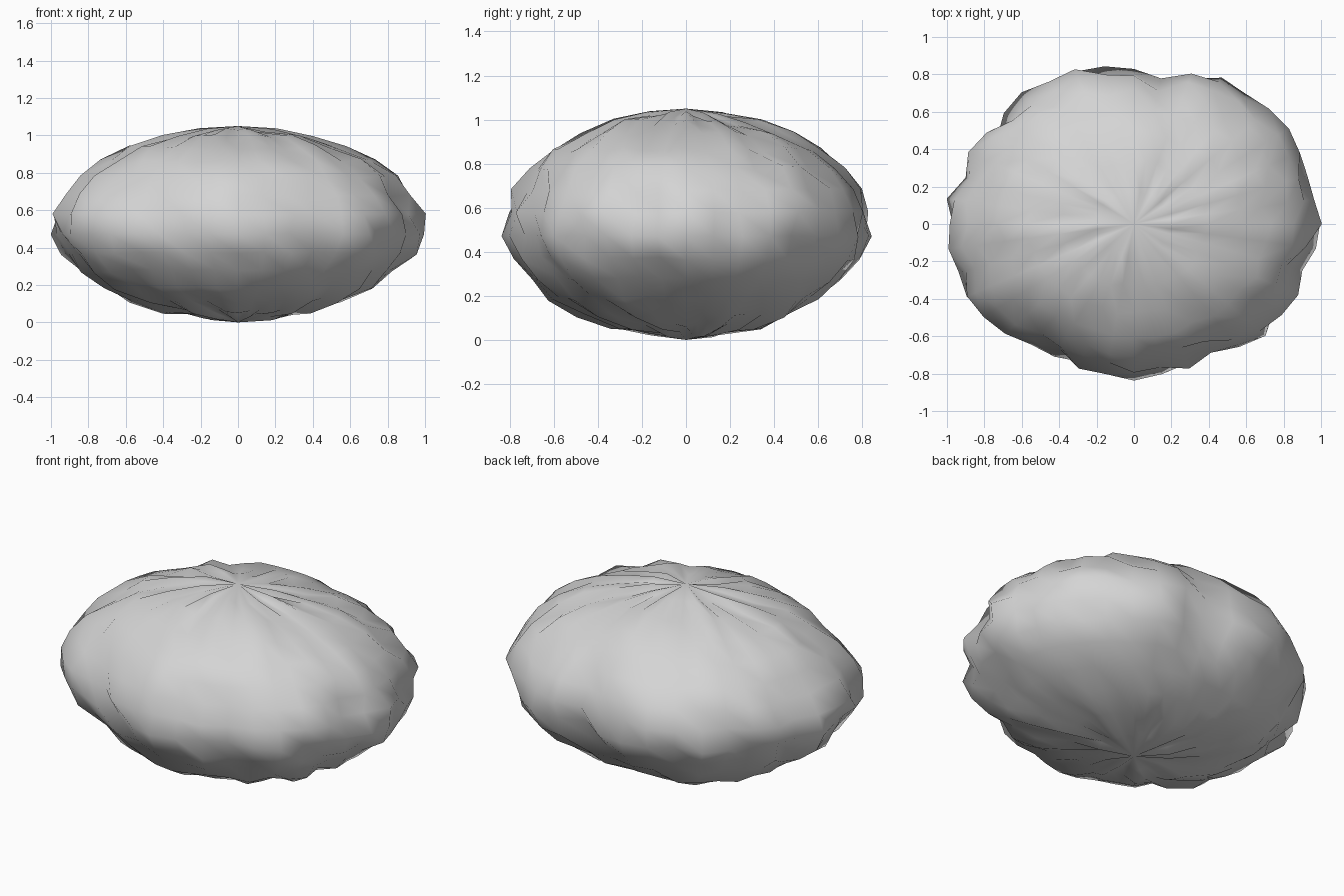
import bpy, bmesh, math, random
from mathutils import Vector

random.seed(4)
cube = bpy.data.objects.get("Cube")
if cube:
    bpy.data.objects.remove(cube, do_unlink=True)

SEGMENTS, RINGS = 40, 15
HALF = Vector((1, 0.85, 0.525))
# Bulge of the waist, in percent, once per segment counter-clockwise from +x
WAIST = (1, -2, -2, 0, 3, 3, 2, 4, 0, -7, -2, 1, 3, 1, 3, -1, -2, 0, -5, 2,
         -1, 1, -1, 1, 0, -2, -6, -6, -4, -4, -1, -4, -4, -9, -4, 0, -2, -1, -5, -1)

# Stone colour
stone = bpy.data.materials.new("stone grey")
stone.use_nodes = True
grey = (0.66, 0.66, 0.66, 1)
stone.diffuse_color = grey
shader = next(n for n in stone.node_tree.nodes if n.type == 'BSDF_PRINCIPLED')
shader.inputs["Base Color"].default_value = grey
shader.inputs["Roughness"].default_value = 0.8

# Squashed ball with dents pushed in along each radius
bm = bmesh.new()
bmesh.ops.create_uvsphere(bm, u_segments=SEGMENTS, v_segments=RINGS, radius=1)
for v in bm.verts:
    d = v.co.normalized()
    flat = math.hypot(d.x, d.y)
    scale = 1
    if flat > 0.01:
        segment = round(math.atan2(d.y, d.x) / math.tau * SEGMENTS) % SEGMENTS
        scale += 0.01 * WAIST[segment] * flat ** 6
        # One vertex per segment, just above or below the middle, keeps the full bulge
        above = segment % 4 < 2
        if abs(d.z) > 0.15 or (d.z > 0) != above:
            scale -= random.uniform(0, 0.07)
    v.co = d * scale * HALF + Vector((0, 0, HALF.z))

# Smooth-shaded rock
mesh = bpy.data.meshes.new("rock")
bm.to_mesh(mesh)
bm.free()
mesh.materials.append(stone)
for face in mesh.polygons:
    face.use_smooth = True
rock = bpy.data.objects.new("rock", mesh)
bpy.context.collection.objects.link(rock)
